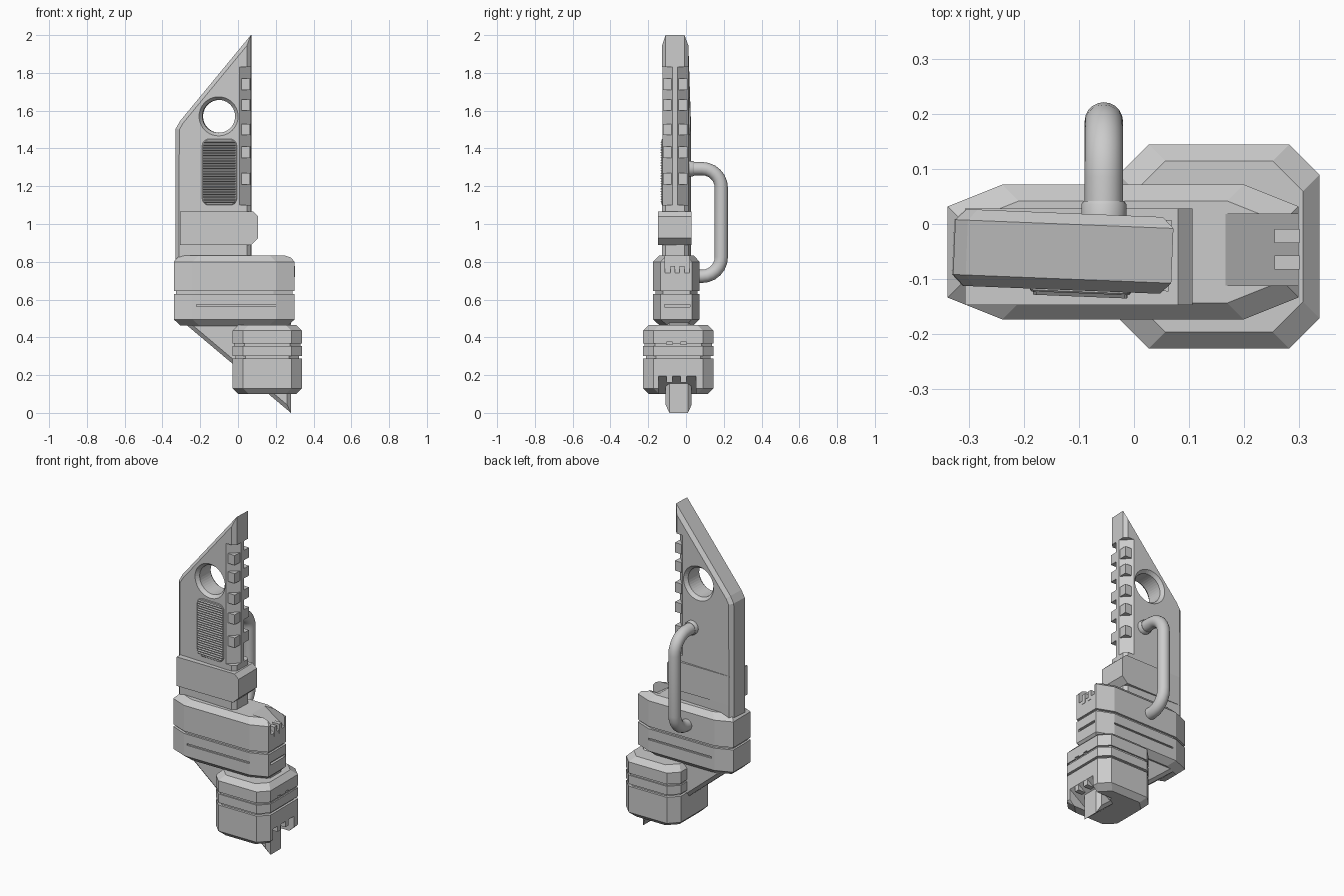
import bpy, bmesh, math
from mathutils import Matrix, Vector

if "Cube" in bpy.data.objects:
    bpy.data.objects.remove(bpy.data.objects["Cube"])

# The blade is turned slightly about z; its parts are built around y = 0
TURN = (Matrix.Translation((-.13, -.05, 0)) @ Matrix.Rotation(math.radians(-2.3), 4, 'Z')
        @ Matrix.Translation((.13, 0, 0)))


def finish(name, bm, matrix=None):
    bmesh.ops.recalc_face_normals(bm, faces=bm.faces)
    me = bpy.data.meshes.new(name)
    bm.to_mesh(me)
    bm.free()
    if matrix:
        me.transform(matrix)
    ob = bpy.data.objects.new(name, me)
    bpy.context.collection.objects.link(ob)
    return ob


def loft(name, rings, matrix=None):
    bm = bmesh.new()
    vs = [[bm.verts.new(p) for p in r] for r in rings]
    n = len(vs[0])
    for a, b in zip(vs, vs[1:]):
        for i in range(n):
            bm.faces.new((a[i], a[(i + 1) % n], b[(i + 1) % n], b[i]))
    bm.faces.new(vs[0])
    bm.faces.new(vs[-1])
    return finish(name, bm, matrix)


def prism(name, pts, axis, a, b, bevel=0, matrix=None):
    """Extrude a 2D outline along y or z, optionally chamfering both cap rims."""
    put = (lambda p, t: (p[0], t, p[1])) if axis == 'y' else (lambda p, t: (p[0], p[1], t))
    bm = bmesh.new()
    lo = [bm.verts.new(put(p, a)) for p in pts]
    hi = [bm.verts.new(put(p, b)) for p in pts]
    n = len(pts)
    caps = [bm.faces.new(lo), bm.faces.new(hi)]
    for i in range(n):
        bm.faces.new((lo[i], lo[(i + 1) % n], hi[(i + 1) % n], hi[i]))
    bmesh.ops.recalc_face_normals(bm, faces=bm.faces)
    if bevel:
        edges = [e for f in caps for e in f.edges]
        bmesh.ops.bevel(bm, geom=edges, offset=bevel, segments=1, affect='EDGES', clamp_overlap=False)
    return finish(name, bm, matrix)


def box(name, x, y, z, matrix=None):
    return prism(name, [(x[0], y[0]), (x[1], y[0]), (x[1], y[1]), (x[0], y[1])], 'z', *z, matrix=matrix)


def cut(ob, cutter):
    m = ob.modifiers.new("cut", 'BOOLEAN')
    m.operation, m.solver, m.object = 'DIFFERENCE', 'EXACT', cutter
    bpy.context.view_layer.objects.active = ob
    bpy.ops.object.modifier_apply(modifier=m.name)
    bpy.data.objects.remove(cutter)


def octa_block(name, c, h, ch, levels, matrix=None):
    """Stack of octagonal outlines; levels are (z, inset)."""
    rings = []
    for z, d in levels:
        hx, hy = h[0] - d, h[1] - d
        q = [(hx, hy - ch[1]), (hx - ch[0], hy), (-hx + ch[0], hy), (-hx, hy - ch[1])]
        q += [(-x, -y) for x, y in q]
        rings.append([(c[0] + x, c[1] + y, z) for x, y in q])
    return loft(name, rings, matrix)


def groove(z, h, d):
    return [(z, 0), (z, d), (z + h, d), (z + h, 0)]


# Blade with chamfered rims
blade = prism("blade", [(-.33, .75), (.07, .75), (.07, 2), (-.305, 1.545), (-.328, 1.505)],
              'y', -.07, .07, .02, TURN)

# Round hole with chamfered mouth
rings = [[(-.1 + r * math.cos(t * math.tau / 40), y, 1.57 + r * math.sin(t * math.tau / 40))
          for t in range(40)]
         for y, r in ((-.09, .12), (-.05, .087), (.05, .087), (.09, .12))]
cut(blade, loft("hole_cutter", rings, TURN))

# Notched rail: corner cuts with square studs on both sides of the edge
for s in (-1, 1):
    cut(blade, prism("rail_cutter", [(.01, s * .071), (.071, s * .012), (.1, s * .012), (.1, s * .1), (.01, s * .1)],
                     'z', 1.1, 1.83, matrix=TURN))
    for i, z in enumerate((1.74, 1.63, 1.5, 1.38, 1.24)):
        box(f"rail_stud_{i}", (.022, .066), (s * .018, s * .065), (z - .03, z + .03), TURN)

# Ribbed grip panel on the front face
GX, GZ, GW, GH, GR = -.095, 1.275, .092, .175, .035
outline = []
for k in range(4):
    sx, sz = ((1, 1), (-1, 1), (-1, -1), (1, -1))[k]
    for j in range(6):
        a = math.radians(90 * k + 18 * j)
        outline.append((GX + sx * (GW - GR) + GR * math.cos(a), GZ + sz * (GH - GR) + GR * math.sin(a)))
prism("grip_panel", outline, 'y', -.075, -.06, .003, TURN)
RIBS = 24
for i in range(RIBS):
    dz = (i + .5 - RIBS / 2) * (2 * GH - .02) / RIBS
    over = max(0, abs(dz) - (GH - GR))
    w = GW - .006 - (GR - math.sqrt(GR * GR - over * over))
    loft(f"grip_rib_{i}", [[(x, -.074, GZ + dz - .006), (x, -.081, GZ + dz), (x, -.074, GZ + dz + .006)]
                           for x in (GX - w, GX + w)], TURN)

# Clamp round the foot of the blade
prism("blade_clamp", [(-.308, .89), (.07, .89), (.107, .925), (.107, 1.04), (.08, 1.066), (-.308, 1.066)],
      'y', -.148, .028)

# Upper housing with groove, slots and sloped recess
upper = octa_block("upper_housing", (-.02, -.051), (.32, .123), (.1, .04),
                   [(.462, .035), (.495, 0)] + groove(.63, .014, .012) + [(.8, 0), (.832, .03)])
cut(upper, prism("recess_cutter", [(.165, .833), (.31, .735), (.35, .735), (.35, .9), (.165, .9)],
                 'y', -.112, .018))
for y in (-.2, .062):
    cut(upper, box("slot_cutter", (-.22, .2), (y, y + .034), (.563, .573)))
cut(upper, box("slot_cutter", (.285, .35), (-.115, .02), (.56, .575)))
for y in (-.07, -.022):
    box("upper_tab", (.256, .302), (y - .013, y + .013), (.72, .778))

# Slanted tail running through to the bottom tip
prism("slanted_tail", [(-.29, .48), (.28, 0), (.28, .48)], 'y', -.108, .03, .02)

# Lower housing with two grooves and an undercut
lower = octa_block("lower_housing", (.155, -.041), (.183, .186), (.055, .055),
                   [(.1, .03), (.13, 0)] + groove(.288, .014, .014) + groove(.355, .012, .008)
                   + [(.435, 0), (.466, .03)])
cut(lower, prism("undercut_cutter", [(.2, .098), (.345, .2), (.4, .2), (.4, .05), (.2, .05)],
                 'y', -.145, .052))
for y in (-.087, -.013):
    box("lower_tab", (.285, .337), (y - .015, y + .015), (.16, .215))
    cut(lower, box("notch_cutter", (.32, .4), (y - .015, y + .015), (.362, .376)))

# Curved tube handle on the back
path = [(0, 1.293)]
path += [(.085 + .102 * math.sin(a), 1.191 + .102 * math.cos(a))
         for a in (math.radians(15 * i) for i in range(7))]
path += [(.085 + .102 * math.cos(a), .825 - .102 * math.sin(a))
         for a in (math.radians(15 * i) for i in range(7))]
path += [(.03, .723)]
rings = []
for i, (y, z) in enumerate(path):
    p, q = path[max(i - 1, 0)], path[min(i + 1, len(path) - 1)]
    t = Vector((0, q[0] - p[0], q[1] - p[1])).normalized()
    n = t.cross(Vector((1, 0, 0)))
    rings.append([Vector((-.055, y, z)) + .035 * (math.cos(a) * Vector((1, 0, 0)) + math.sin(a) * n)
                  for a in (k * math.tau / 20 for k in range(20))])
handle = loft("tube_handle", rings)

# Ring at the upper end of the handle
ring = loft("handle_ring", [[(-.055 + r * math.cos(k * math.tau / 20), y, 1.293 + r * math.sin(k * math.tau / 20))
                             for k in range(20)] for y, r in ((0, .041), (.036, .041), (.042, .037))])
for ob in (handle, ring):
    bpy.ops.object.select_all(action='DESELECT')
    ob.select_set(True)
    bpy.context.view_layer.objects.active = ob
    bpy.ops.object.shade_smooth_by_angle(angle=math.radians(35))
